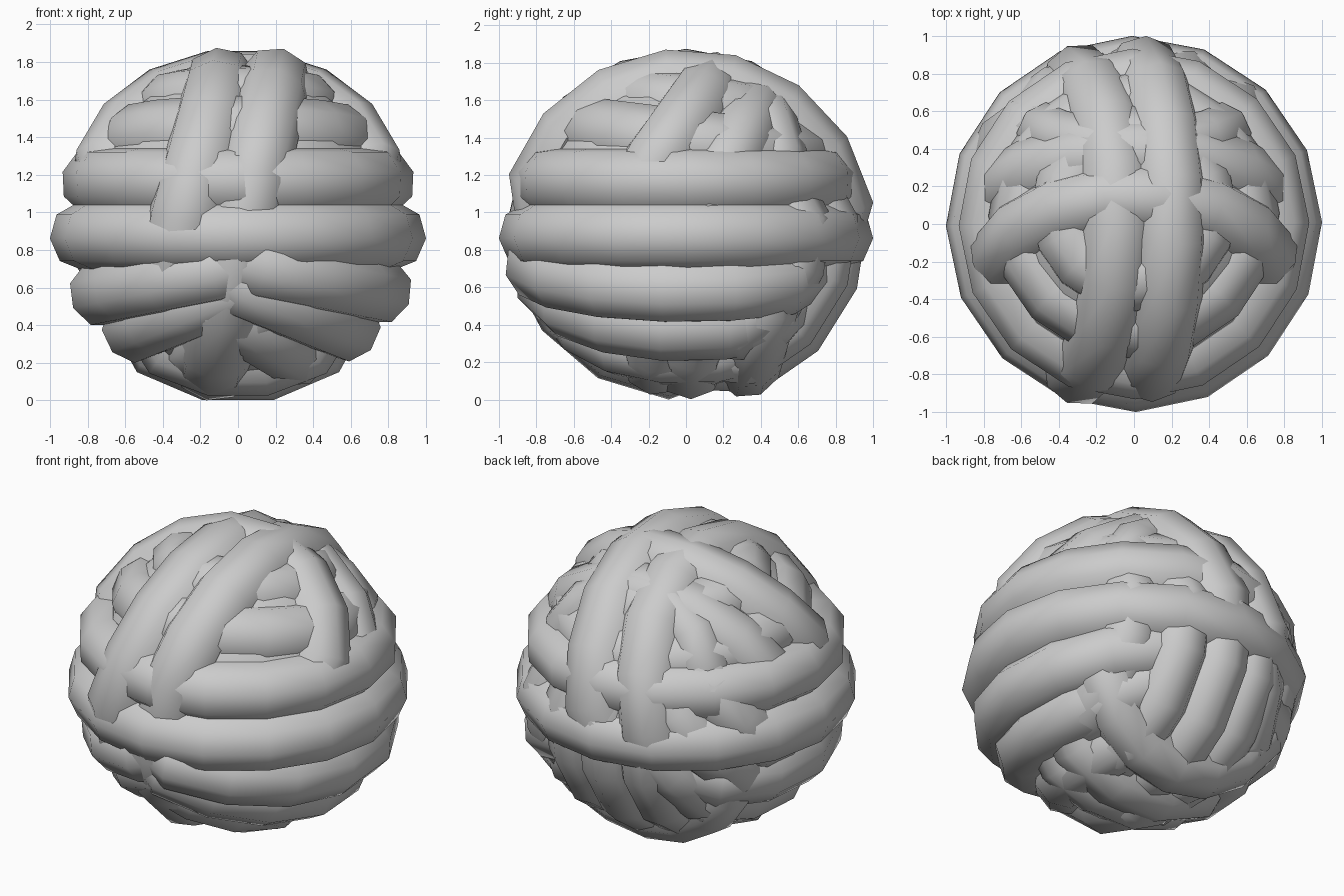
import bpy, bmesh, math
from mathutils import Vector

if "Cube" in bpy.data.objects:
    bpy.data.objects.remove(bpy.data.objects["Cube"])

CZ = 0.94           # height of ball centre
parts = []


def finish(name, bm):
    bmesh.ops.recalc_face_normals(bm, faces=bm.faces[:])
    for f in bm.faces:
        f.smooth = True
    me = bpy.data.meshes.new(name)
    bm.to_mesh(me)
    bm.free()
    ob = bpy.data.objects.new(name, me)
    bpy.context.collection.objects.link(ob)
    parts.append(ob)


def strand(name, normal, offset, S, mid=None, half=180, w=0.175, t=0.15, ends=(1, 1)):
    """Thick strand along the circle where a plane cuts a sphere of radius S.
    With half < 180 it is an arc around direction mid with tucked-in ends;
    ends scales the radius towards the (negative, positive) arc ends."""
    n = Vector(normal).normalized()
    m = Vector(mid or (0.01, -1, 0.02))
    e1 = (m - n * m.dot(n)).normalized()
    e2 = n.cross(e1)
    r = math.sqrt(S * S - offset * offset)
    full = half >= 180
    count = 16 if full else max(5, round(half / 11.25) + 1)
    bm = bmesh.new()
    loops = []
    for i in range(count):
        if full:
            a, dip = 2 * math.pi * i / count, 1
        else:
            u = 2 * i / (count - 1) - 1
            a = math.radians(half) * u
            dip = 1 + (ends[1 if u > 0 else 0] - 1) * u * u
            if i in (0, count - 1):
                dip *= 0.88
        p = n * offset + (e1 * math.cos(a) + e2 * math.sin(a)) * r
        out = p.normalized()
        tangent = e2 * math.cos(a) - e1 * math.sin(a)
        side = out.cross(tangent).normalized()
        p = p * dip + Vector((0, 0, CZ))
        loops.append([bm.verts.new(p + side * w * math.cos(b) + out * t * math.sin(b))
                      for b in (2 * math.pi * k / 8 + math.pi / 2 for k in range(8))])
    for i in range(count if full else count - 1):
        A, B = loops[i], loops[(i + 1) % count]
        for k in range(8):
            bm.faces.new((A[k], A[(k + 1) % 8], B[(k + 1) % 8], B[k]))
    if not full:
        bm.faces.new(loops[0])
        bm.faces.new(loops[-1])
    finish(name, bm)


# inner core filling the gaps
core = bmesh.new()
bmesh.ops.create_uvsphere(core, u_segments=16, v_segments=10, radius=0.85)
bmesh.ops.translate(core, verts=core.verts[:], vec=(0, 0, CZ))
finish("core", core)

# horizontal strands round the middle
strand("equator_strand", (0, 0, 1), -0.06, 0.853)
strand("upper_strand", (0, 0, 1), 0.24, 0.825)

# strands passing over the top, front to back
strand("over_strand_right", (1, 0, -0.22), 0.03, 0.825, (0, 0.08, 1), 100, 0.185, ends=(1.07, 1.03))
strand("over_strand_left", (1, 0, -0.24), -0.28, 0.80, (0, 0, 1), 116, 0.185, ends=(1.12, 1.13))
strand("under_strand_upright", (1, 0, -0.22), 0.03, 0.805, (0, -0.65, -0.75), 60, 0.2, ends=(1.08, 0.99))

# strands crossing the top from side to side
strand("cross_strand_front", (0, 1, -0.7), -0.33, 0.805, (0, 0, 1), 98, ends=(1.03, 1.03))
strand("cross_strand_back", (0, 1, -0.5), 0.05, 0.78, (0, 0, 1), 90, ends=(1.03, 1.03))
strand("cross_strand_rear", (0, 1, 0.3), 0.58, 0.78, (0, 0, 1), 90, 0.16)

# sunken strands behind the top gaps
for i, o in enumerate((0.47, 0.68)):
    strand(f"sunken_strand_{i}", (0, 0.12, 1), o, 0.79, w=0.17, t=0.12)

# sagging strands on both lower sides
for label, s in (("right", 1), ("left", -1)):
    for i, (k, o, S) in enumerate(((0.2, -0.2, 0.86), (0.4, -0.3, 0.83), (0.6, -0.44, 0.785))):
        strand(f"{label}_sag_strand_{i}", (k * s, 0, 1), o - (0.02 if s < 0 else 0), S - (0.02 if s < 0 else 0),
               (s, -0.35, 0), 83)

# upright strands on the lower back
for i, x in enumerate((0.54, 0.27, 0, -0.25)):
    strand(f"back_upright_strand_{i}", (1, 0, 0), x, 0.825, (0, 0.8, -0.5), 58, 0.17)

# slanting strands on the lower left of the back
for i, o in enumerate((-0.12, 0.14, 0.38)):
    strand(f"back_slant_strand_{i}", (-0.56, -0.25, 0.48), o, 0.82, (-0.5, 0.75, -0.25), 42, 0.17)

# strands running side to side underneath
strand("under_strand_back", (0, 1, -0.3), 0.545, 0.84, (0, 0, -1), 85)
strand("under_strand_middle", (0, 1, -0.1), 0.1, 0.80, (0, 0, -1), 58)
strand("under_strand_front", (0, 1, 0.05), -0.2, 0.79, (0, 0, -1), 52)

# rest on the ground and shade smooth with sharp seams
low = min(v.co.z for o in parts for v in o.data.vertices)
bpy.ops.object.select_all(action='DESELECT')
for o in parts:
    o.location.z = -low
    o.select_set(True)
bpy.context.view_layer.objects.active = parts[0]
bpy.ops.object.shade_smooth_by_angle(angle=math.radians(50))
